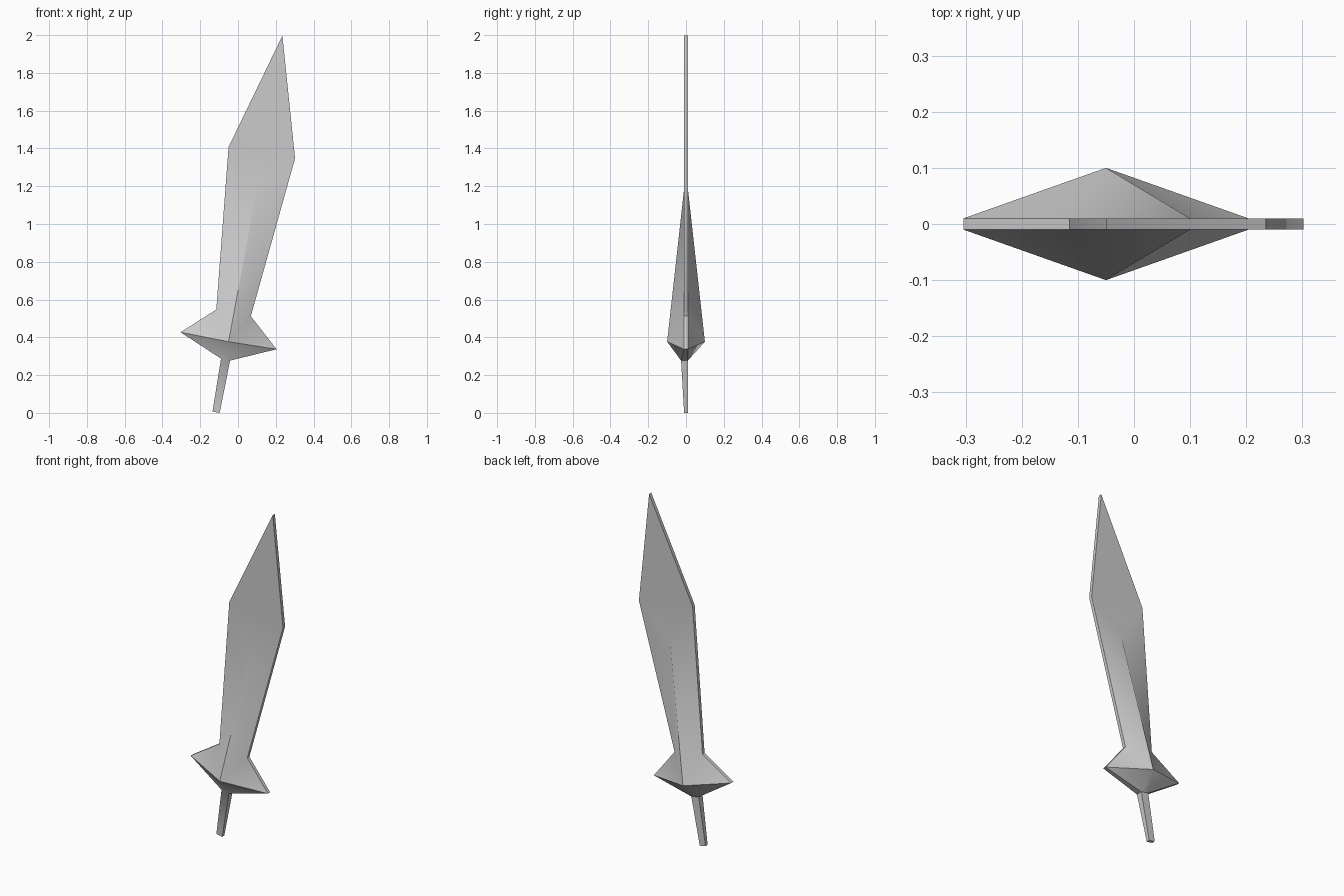
import bpy, bmesh
from math import radians

if "Cube" in bpy.data.objects:
    bpy.data.objects.remove(bpy.data.objects["Cube"])

T = 0.01  # half thickness of the rim

# Outline in (x, z), clockwise from the left guard tip
outline = {
    "guard_l": (-0.304, 0.43), "notch_l": (-0.115, 0.55), "shoulder_l": (-0.05, 1.41),
    "tip": (0.235, 2.0), "shoulder_r": (0.302, 1.35), "notch_r": (0.068, 0.515),
    "guard_r": (0.204, 0.34), "neck_r": (-0.042, 0.28), "end_r": (-0.097, 0.003),
    "end_l": (-0.135, 0.01), "neck_l": (-0.09, 0.29),
}
names = list(outline)
# Faces of one side: flat blade, grip, and a fan around the raised boss
blade = ["notch_l", "shoulder_l", "tip", "shoulder_r", "notch_r", "ridge"]
grip = ["neck_l", "neck_r", "end_r", "end_l"]
fan = ["neck_l", "guard_l", "notch_l", "ridge", "notch_r", "guard_r", "neck_r"]

bm = bmesh.new()


def make_side(s):
    v = {n: bm.verts.new((x, s * T, z)) for n, (x, z) in outline.items()}
    v["ridge"] = bm.verts.new((0.1, s * T, 1.19))
    v["peak"] = bm.verts.new((-0.05, s * 0.1, 0.38))
    if s < 0:  # grip is thicker at the front of the neck
        v["neck_l"].co.y = v["neck_r"].co.y = -0.026
    bm.faces.new([v[n] for n in blade])
    bm.faces.new([v[n] for n in grip])
    for a, b in zip(fan, fan[1:] + fan[:1]):
        bm.faces.new((v["peak"], v[a], v[b]))
    return v


front, back = make_side(-1), make_side(1)

# Rim joining front and back
for a, b in zip(names, names[1:] + names[:1]):
    bm.faces.new((front[a], front[b], back[b], back[a]))

bmesh.ops.recalc_face_normals(bm, faces=bm.faces)
mesh = bpy.data.meshes.new("sword")
bm.to_mesh(mesh)
bm.free()

sword = bpy.data.objects.new("sword", mesh)
bpy.context.collection.objects.link(sword)
sword.location.z = -0.003
bpy.context.view_layer.objects.active = sword
sword.select_set(True)
bpy.ops.object.shade_smooth_by_angle(angle=radians(42))
